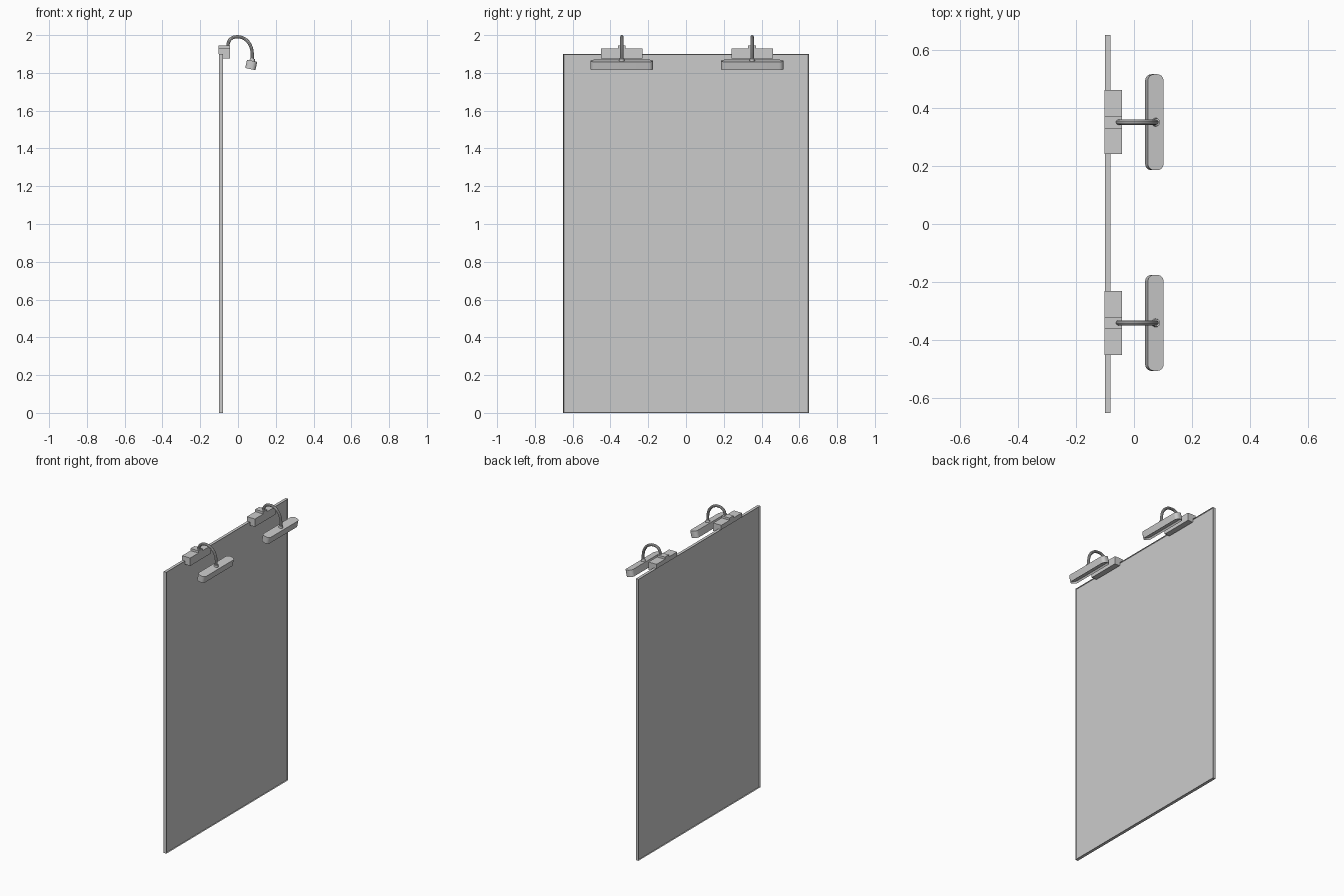
import bpy, bmesh, math
from mathutils import Matrix, Vector

cube = bpy.data.objects.get("Cube")
if cube:
    bpy.data.objects.remove(cube)

GREY = (0.6, 0.6, 0.6, 1)
grey = bpy.data.materials.new("plain_grey")
grey.use_nodes = True
grey.diffuse_color = GREY
grey.node_tree.nodes["Principled BSDF"].inputs["Base Color"].default_value = GREY


def add_object(name, bm):
    bmesh.ops.recalc_face_normals(bm, faces=bm.faces)
    mesh = bpy.data.meshes.new(name)
    bm.to_mesh(mesh)
    bm.free()
    mesh.materials.append(grey)
    obj = bpy.data.objects.new(name, mesh)
    bpy.context.collection.objects.link(obj)
    return obj


def smooth(obj):
    bpy.ops.object.select_all(action='DESELECT')
    obj.select_set(True)
    bpy.context.view_layer.objects.active = obj
    bpy.ops.object.shade_smooth_by_angle(angle=math.radians(35))


def box(bm, low, high):
    low, high = Vector(low), Vector(high)
    size = high - low
    matrix = Matrix.Translation((low + high) / 2) @ Matrix.Diagonal((*size, 1))
    bmesh.ops.create_cube(bm, size=1, matrix=matrix)


def recess(bm, faces, rim, depth):
    """Inset each face and push the middle inwards."""
    for face in faces:
        bmesh.ops.inset_region(bm, faces=[face], thickness=rim)
        bmesh.ops.translate(bm, verts=face.verts, vec=-face.normal * depth)


def board():
    # Tall sheet held in a thin rim
    bm = bmesh.new()
    box(bm, (-0.1, -0.65, 0), (-0.08, 0.65, 1.9))
    bm.normal_update()
    recess(bm, [f for f in bm.faces if abs(f.normal.x) > 0.9], 0.004, 0.006)
    add_object("board", bm)


def bracket(side, y):
    # L-shaped clip that sits over the top edge of the board
    bm = bmesh.new()
    profile = [(-0.102, 1.9), (-0.08, 1.9), (-0.08, 1.877),
               (-0.042, 1.877), (-0.042, 1.93), (-0.102, 1.93)]
    face = bm.faces.new([bm.verts.new((x, y - 0.11, z)) for x, z in profile])
    side_geom = bmesh.ops.extrude_face_region(bm, geom=[face])["geom"]
    verts = [g for g in side_geom if isinstance(g, bmesh.types.BMVert)]
    bmesh.ops.translate(bm, verts=verts, vec=(0, 0.22, 0))
    add_object(side + "_bracket", bm)
    # Raised block that carries the arm
    bm = bmesh.new()
    box(bm, (-0.102, y - 0.021, 1.929), (-0.042, y + 0.021, 1.945))
    add_object(side + "_arm_mount", bm)


def arm(side, y):
    # Gooseneck tube
    path = [(-0.053, 1.935), (-0.051, 1.96), (-0.037, 1.981), (-0.005, 1.991),
            (0.032, 1.982), (0.06, 1.955), (0.074, 1.915), (0.075, 1.862)]
    curve = bpy.data.curves.new(side + "_arm_path", 'CURVE')
    curve.dimensions = '3D'
    curve.bevel_depth = 0.009
    curve.bevel_resolution = 3
    curve.resolution_u = 4
    curve.use_fill_caps = True
    spline = curve.splines.new('BEZIER')
    spline.bezier_points.add(len(path) - 1)
    for point, (x, z) in zip(spline.bezier_points, path):
        point.co = (x, y, z)
        point.handle_left_type = point.handle_right_type = 'AUTO'
    temp = bpy.data.objects.new("arm_helper", curve)
    bpy.context.collection.objects.link(temp)
    bpy.context.view_layer.update()
    mesh = bpy.data.meshes.new_from_object(
        temp.evaluated_get(bpy.context.evaluated_depsgraph_get()))
    bpy.data.objects.remove(temp)
    mesh.materials.clear()
    mesh.materials.append(grey)
    obj = bpy.data.objects.new(side + "_arm", mesh)
    bpy.context.collection.objects.link(obj)
    smooth(obj)


def lamp_head(side, y):
    # Long tilted housing with rounded ends and a hollow underside
    tilt = Matrix.Translation((0.07, y, 1.842)) @ Matrix.Rotation(math.radians(12), 4, 'Y')
    bm = bmesh.new()
    box(bm, (-0.0275, -0.165, -0.0225), (0.0275, 0.165, 0.0225))
    uprights = [e for e in bm.edges
                if abs(e.verts[0].co.z - e.verts[1].co.z) > 0.01]
    bmesh.ops.bevel(bm, geom=uprights, offset=0.022, segments=6,
                    profile=0.5, affect='EDGES')
    bm.normal_update()
    recess(bm, [f for f in bm.faces if f.normal.z < -0.9], 0.005, 0.012)
    bm.transform(tilt)
    smooth(add_object(side + "_lamp_head", bm))
    # Collar where the arm meets the housing
    bm = bmesh.new()
    bmesh.ops.create_cone(bm, cap_ends=True, segments=16, radius1=0.015,
                          radius2=0.013, depth=0.016,
                          matrix=tilt @ Matrix.Translation((0, 0, 0.027)))
    smooth(add_object(side + "_lamp_collar", bm))


board()
for side, y in (("rear", 0.35), ("front", -0.34)):
    bracket(side, y)
    arm(side, y)
    lamp_head(side, y)
